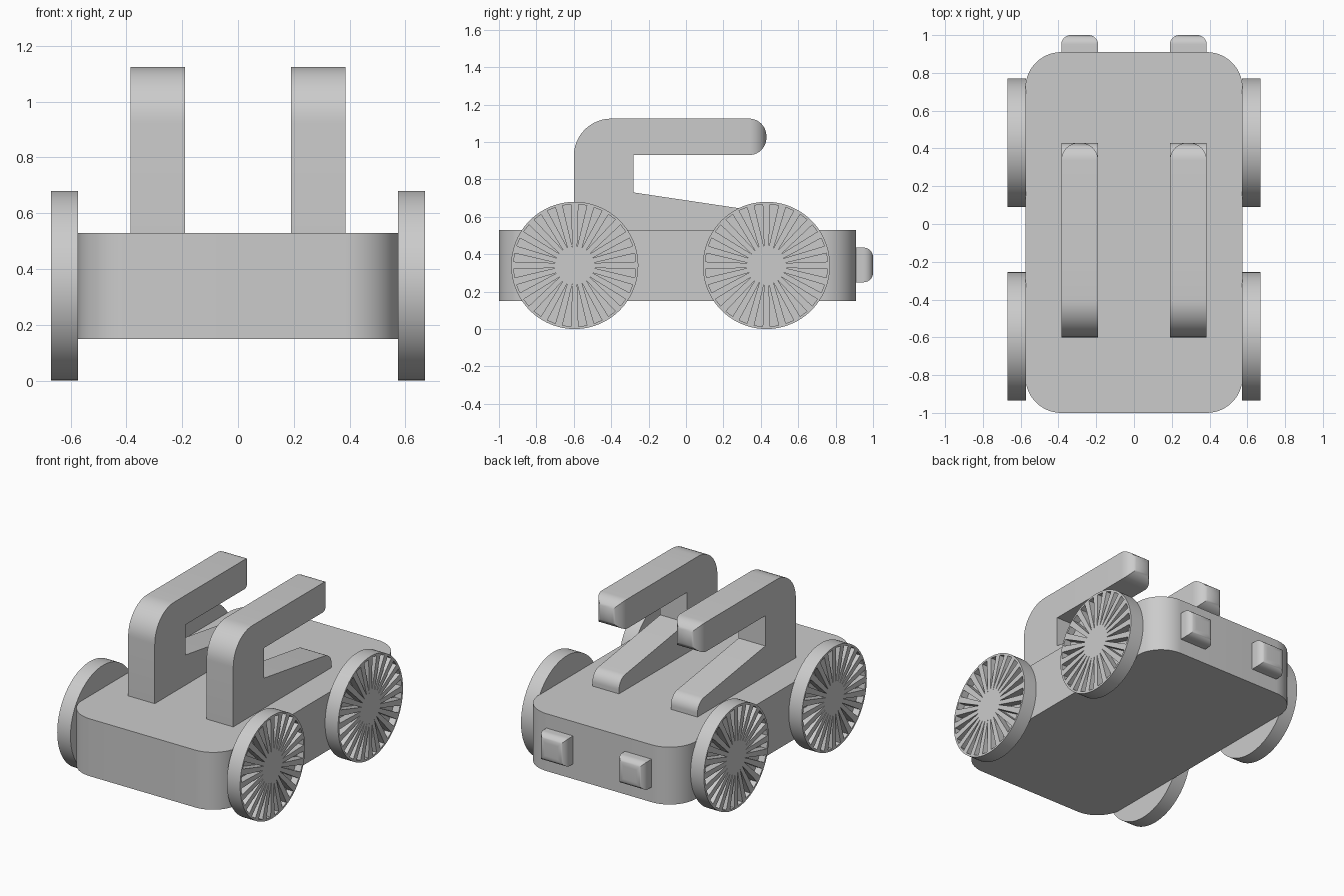
import bpy, bmesh
from math import pi, sin, cos
from mathutils import Matrix, Vector

if "Cube" in bpy.data.objects:
    bpy.data.objects.remove(bpy.data.objects["Cube"])


def finish(bm, name, angle=35):
    bmesh.ops.recalc_face_normals(bm, faces=bm.faces)
    me = bpy.data.meshes.new(name)
    bm.to_mesh(me)
    bm.free()
    ob = bpy.data.objects.new(name, me)
    bpy.context.collection.objects.link(ob)
    smooth(ob, angle)
    return ob


def smooth(ob, angle=35):
    bpy.ops.object.select_all(action='DESELECT')
    ob.select_set(True)
    bpy.context.view_layer.objects.active = ob
    bpy.ops.object.shade_smooth_by_angle(angle=angle * pi / 180)


def box(bm, lo, hi):
    lo, hi = Vector(lo), Vector(hi)
    m = Matrix.Translation((lo + hi) / 2) @ Matrix.Diagonal((*(hi - lo), 1))
    return bmesh.ops.create_cube(bm, size=1, matrix=m)['verts']


def bevel(bm, edges, r, seg=10):
    bmesh.ops.bevel(bm, geom=edges, offset=r, segments=seg, profile=0.5,
                    affect='EDGES', clamp_overlap=True)


def pillow(name, lo, hi, r):
    """Box whose +y end is rounded along all four edges."""
    bm = bmesh.new()
    box(bm, lo, hi)
    bevel(bm, [e for e in bm.edges if all(v.co.y > hi[1] - 1e-4 for v in e.verts)], r)
    return finish(bm, name)


def prism(bm, pts, x0, x1):
    """Extrude a (y, z) profile from x0 to x1."""
    f = bm.faces.new([bm.verts.new((x0, y, z)) for y, z in pts])
    g = bmesh.ops.extrude_face_region(bm, geom=[f])['geom']
    bmesh.ops.translate(bm, vec=(x1 - x0, 0, 0),
                        verts=[v for v in g if isinstance(v, bmesh.types.BMVert)])


def arc(cy, cz, r, a0, a1, n=12):
    return [(cy + r * cos(a0 + (a1 - a0) * i / n), cz + r * sin(a0 + (a1 - a0) * i / n))
            for i in range(n + 1)]


# Chassis with rounded vertical corners
bm = bmesh.new()
box(bm, (-0.575, -1, 0.15), (0.575, 0.91, 0.53))
bevel(bm, [e for e in bm.edges if abs(e.verts[0].co.z - e.verts[1].co.z) > 0.1], 0.19, 14)
finish(bm, "chassis")

# Paired hooked bars and end lamps
post = ([(-0.28, 0.53), (-0.28, 1.125)] + arc(-0.40, 0.925, 0.20, pi / 2, pi)
        + [(-0.60, 0.53)])
ramp = ([(-0.28, 0.53), (0.43, 0.53)] + arc(0.35, 0.555, 0.08, 0, pi * 0.455)
        + [(-0.28, 0.73)])
for side, c in (("left", -0.2875), ("right", 0.2875)):
    x0, x1 = c - 0.0975, c + 0.0975
    bm = bmesh.new()
    prism(bm, post, x0, x1)
    finish(bm, side + "_post")
    bm = bmesh.new()
    prism(bm, ramp, x0, x1)
    finish(bm, side + "_ramp")
    pillow(side + "_arm", (x0, -0.28, 0.93), (x1, 0.43, 1.125), 0.093)
    pillow(side + "_lamp", (x0, 0.88, 0.25), (x1, 1.0, 0.435), 0.05)

# Wheel: disc with tapered radial slots cut into the outer face
SLOTS = 24
bm = bmesh.new()
prism(bm, arc(0, 0, 0.34, 0, 2 * pi * 95 / 96, 95), 0, 0.097)
wheel = finish(bm, "wheel")
bm = bmesh.new()
for i in range(SLOTS):
    a = 2 * pi * (i + 0.5) / SLOTS
    w = 0.07
    prism(bm, [(0.10 * cos(a), 0.10 * sin(a)),
               (0.327 * cos(a - w), 0.327 * sin(a - w)),
               (0.327 * cos(a + w), 0.327 * sin(a + w))], 0.05, 0.15)
cutter = finish(bm, "slot_cutter")
cutter.hide_render = True
mod = wheel.modifiers.new("slots", 'BOOLEAN')
mod.operation, mod.solver, mod.object = 'DIFFERENCE', 'EXACT', cutter
bpy.context.view_layer.update()
mesh = bpy.data.meshes.new_from_object(wheel.evaluated_get(bpy.context.evaluated_depsgraph_get()))
bpy.data.objects.remove(wheel)
bpy.data.objects.remove(cutter)

for end, y in (("front", -0.595), ("rear", 0.43)):
    for side, s in (("right", 1), ("left", -1)):
        ob = bpy.data.objects.new(f"{end}_{side}_wheel", mesh.copy())
        bpy.context.collection.objects.link(ob)
        ob.location = (s * 0.573, y, 0.34)
        ob.rotation_euler.z = 0 if s > 0 else pi
        smooth(ob)
